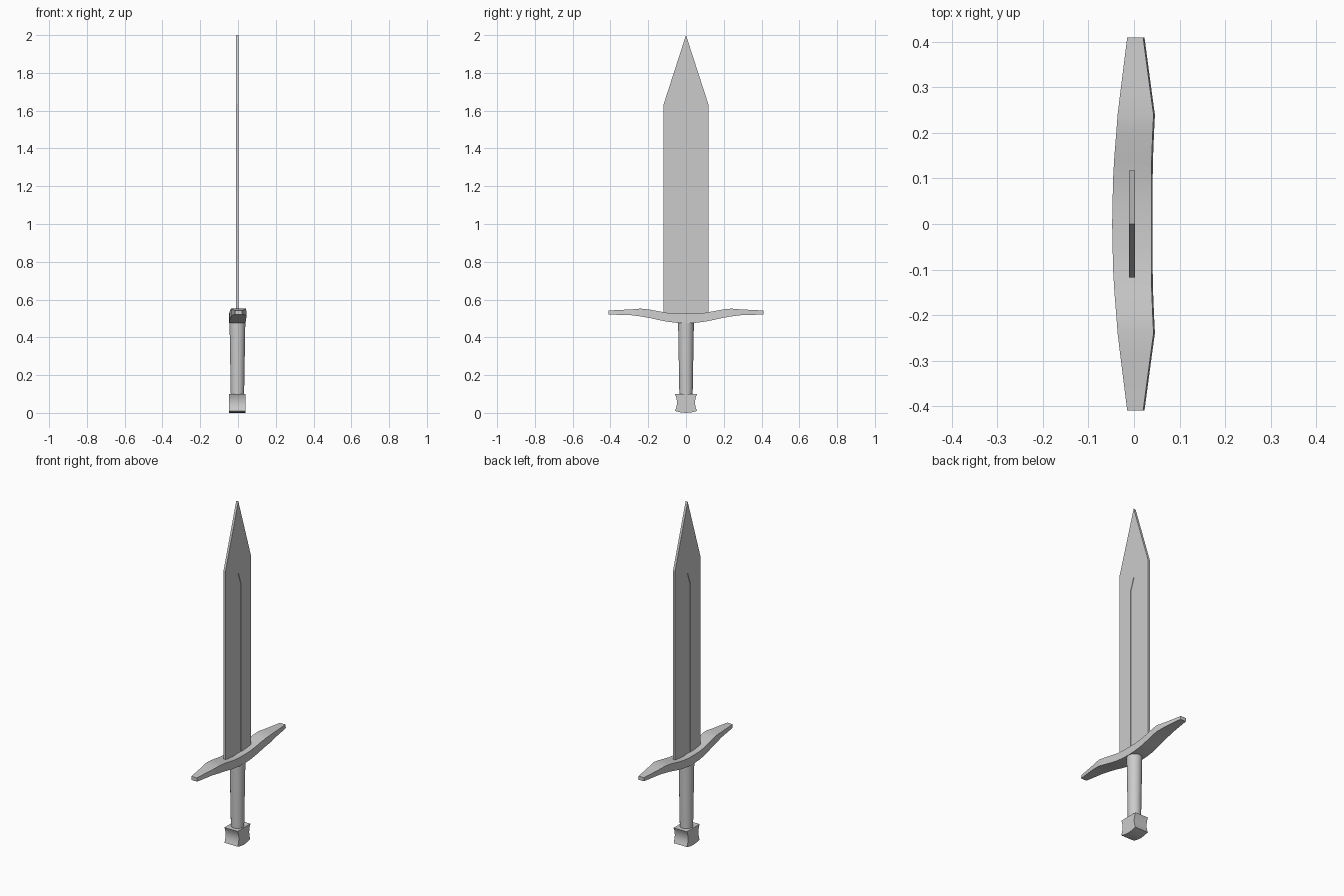
import bpy, bmesh, math

if "Cube" in bpy.data.objects:
    bpy.data.objects.remove(bpy.data.objects["Cube"])


def finish(name, bm, smooth=True):
    bmesh.ops.recalc_face_normals(bm, faces=bm.faces)
    mesh = bpy.data.meshes.new(name)
    bm.to_mesh(mesh)
    bm.free()
    ob = bpy.data.objects.new(name, mesh)
    bpy.context.collection.objects.link(ob)
    if smooth:
        bpy.ops.object.select_all(action='DESELECT')
        ob.select_set(True)
        bpy.context.view_layer.objects.active = ob
        bpy.ops.object.shade_smooth_by_angle(angle=math.radians(30))
    return ob


def loft(name, rings, smooth=True):
    """Skin a list of equal-length vertex rings and cap both ends."""
    bm = bmesh.new()
    vs = [[bm.verts.new(p) for p in ring] for ring in rings]
    n = len(rings[0])
    for a, b in zip(vs, vs[1:]):
        for i in range(n):
            j = (i + 1) % n
            bm.faces.new((a[i], a[j], b[j], b[i]))
    bm.faces.new(vs[0])
    bm.faces.new(vs[-1])
    return finish(name, bm, smooth)


def prism(name, half, x0, x1, smooth=True):
    """Extrude a mirrored (y, z) outline along x; half runs bottom to top."""
    outline = half + [(-y, z) for y, z in reversed(half) if y > 0]
    return loft(name, [[(x, y, z) for y, z in outline] for x in (x0, x1)], smooth)


# Blade with a shallow pointed fuller on each face
XB0, XB1, DEPTH = -0.011, 0.002, 0.003
blade = prism("blade", [(0.118, 0.505), (0.118, 1.635), (0, 2.0)], XB0, XB1, False)
groove = [(0.025, 0.45), (0.025, 1.51), (0, 1.58)]
for side, x0, x1 in (("left", XB0 - 0.02, XB0 + DEPTH), ("right", XB1 - DEPTH, XB1 + 0.02)):
    cutter = prism("fuller_cutter_" + side, groove, x0, x1, False)
    cutter.hide_render = True
    cutter.hide_set(True)
    mod = blade.modifiers.new("fuller_" + side, 'BOOLEAN')
    mod.operation = 'DIFFERENCE'
    mod.solver = 'EXACT'
    mod.object = cutter

# Cross guard: y, x left, x right, z bottom, z top
stations = [
    (0.00, -0.048, 0.038, 0.475, 0.525),
    (0.05, -0.047, 0.038, 0.477, 0.525),
    (0.10, -0.046, 0.038, 0.483, 0.530),
    (0.15, -0.043, 0.039, 0.493, 0.539),
    (0.20, -0.039, 0.041, 0.504, 0.548),
    (0.24, -0.036, 0.043, 0.511, 0.552),
    (0.29, -0.030, 0.036, 0.517, 0.548),
    (0.41, -0.015, 0.020, 0.521, 0.542),
]
mirrored = [(-s[0], *s[1:]) for s in reversed(stations[1:])] + stations
loft("cross_guard", [[(a, y, b0), (c + 0.003, y, b0), (c, y, b1), (a, y, b1)]
                     for y, a, c, b0, b1 in mirrored])

# Tapered round grip
XC, SIDES = -0.003, 32
loft("grip", [[(XC + r * math.cos(2 * math.pi * i / SIDES),
                r * math.sin(2 * math.pi * i / SIDES), z) for i in range(SIDES)]
              for r, z in ((0.035, 0.08), (0.042, 0.49))])

# Pommel with hollowed sides and a slightly rounded base
pommel = [(0, 0.0), (0.03, 0.003), (0.058, 0.010)]
pommel += [(0.048 + 0.011 * (t / 4 - 1) ** 2, 0.010 + 0.09 * t / 8) for t in range(1, 9)]
prism("pommel", pommel, -0.047, 0.039)
